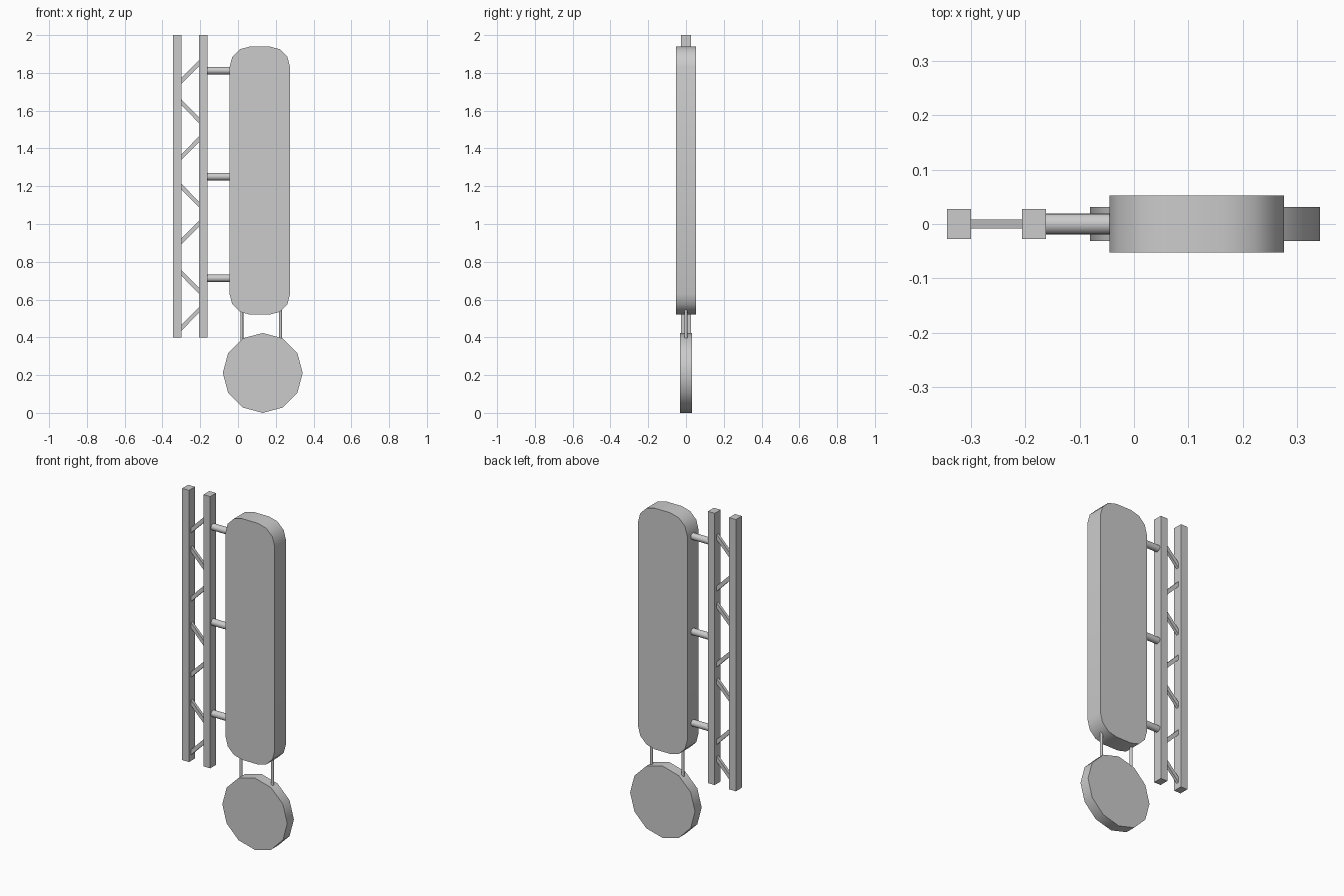
import bpy, bmesh
from math import cos, sin, pi, radians, atan2, hypot
from mathutils import Vector

if "Cube" in bpy.data.objects:
    bpy.data.objects.remove(bpy.data.objects["Cube"])


def smooth(o):
    bpy.ops.object.select_all(action='DESELECT')
    o.select_set(True)
    bpy.context.view_layer.objects.active = o
    bpy.ops.object.shade_smooth_by_angle(angle=radians(40))


def box(name, loc, size, tilt=0.0):
    bpy.ops.mesh.primitive_cube_add(size=1, location=loc)
    o = bpy.context.object
    o.name = name
    for v in o.data.vertices:
        v.co = [c * s for c, s in zip(v.co, size)]
    o.rotation_euler.y = tilt
    return o


def rod(name, a, b, r):
    a, b = Vector(a), Vector(b)
    bpy.ops.mesh.primitive_cylinder_add(vertices=16, radius=r, depth=(b - a).length,
                                        location=(a + b) / 2)
    o = bpy.context.object
    o.name = name
    o.rotation_euler = (b - a).to_track_quat('Z', 'Y').to_euler()
    smooth(o)


def plate(name, outline, half):
    # Extrude an x-z outline through the depth
    bm = bmesh.new()
    face = bm.faces.new([bm.verts.new((x, -half, z)) for x, z in outline])
    ext = bmesh.ops.extrude_face_region(bm, geom=[face])
    bmesh.ops.translate(bm, vec=(0, 2 * half, 0),
                        verts=[g for g in ext['geom'] if isinstance(g, bmesh.types.BMVert)])
    bmesh.ops.recalc_face_normals(bm, faces=bm.faces)
    me = bpy.data.meshes.new(name)
    bm.to_mesh(me)
    bm.free()
    o = bpy.data.objects.new(name, me)
    bpy.context.collection.objects.link(o)
    smooth(o)


# Lattice mast uprights
LEFT, RIGHT = -0.322, -0.184
for side, x in (("left", LEFT), ("right", RIGHT)):
    box("mast_upright_" + side, (x, 0, 1.2), (0.044, 0.055, 1.6))

# Diagonal braces: centre height, direction of slope
for i, (z, s) in enumerate([(1.805, 1), (1.597, -1), (1.401, 1), (1.15, -1),
                            (0.955, 1), (0.694, -1), (0.498, 1)]):
    dx, dz = 0.115, 0.116 * s
    box(f"mast_brace_{i}", ((LEFT + RIGHT) / 2, 0, z),
        (hypot(dx, dz), 0.017, 0.022), -atan2(dz, dx))

# Rounded sign panel
CX, CZ, HW, HH, R = 0.1155, 1.23, 0.1605, 0.71, 0.11
outline = []
for q, (sx, sz) in enumerate([(1, 1), (-1, 1), (-1, -1), (1, -1)]):
    for k in range(4):
        t = q * pi / 2 + k * pi / 6
        outline.append((CX + sx * (HW - R) + R * cos(t), CZ + sz * (HH - R) + R * sin(t)))
plate("sign_panel", outline, 0.0525)

# Arms holding the panel to the mast
for i, z in enumerate((0.713, 1.251, 1.812)):
    rod(f"support_arm_{i}", (-0.175, 0, z), (-0.03, 0, z), 0.0195)

# Hanging disc and its two hangers
plate("hanging_disc", [(0.131 + 0.2115 * cos(k * pi / 6), 0.2115 + 0.2115 * sin(k * pi / 6))
                       for k in range(12)], 0.031)
for side, x in (("left", 0.02), ("right", 0.225)):
    rod("disc_hanger_" + side, (x, 0, 0.375), (x, 0, 0.56), 0.008)
